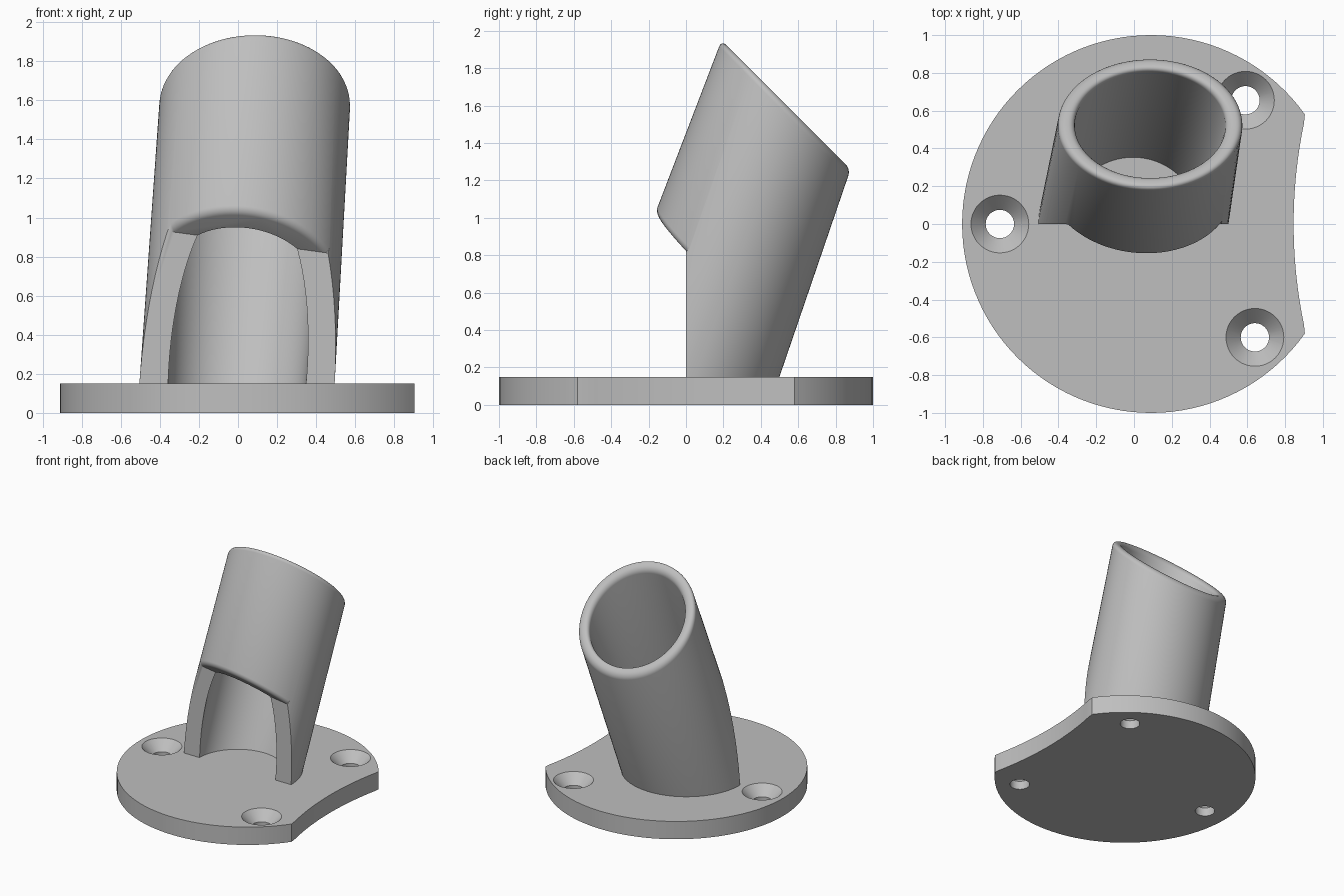
import bpy, bmesh
from math import sin, cos, pi, radians, asin
from mathutils import Vector

cube = bpy.data.objects.get("Cube")
if cube:
    bpy.data.objects.remove(cube)

grey = bpy.data.materials.new("light_grey")
grey.use_nodes = True
colour = (0.52, 0.52, 0.52, 1)
grey.diffuse_color = colour
grey.node_tree.nodes["Principled BSDF"].inputs["Base Color"].default_value = colour


def make_object(name, bm):
    bmesh.ops.recalc_face_normals(bm, faces=bm.faces)
    mesh = bpy.data.meshes.new(name)
    bm.to_mesh(mesh)
    bm.free()
    mesh.materials.append(grey)
    obj = bpy.data.objects.new(name, mesh)
    bpy.context.collection.objects.link(obj)
    return obj


def activate(obj):
    bpy.ops.object.select_all(action='DESELECT')
    obj.select_set(True)
    bpy.context.view_layer.objects.active = obj


def cut(obj, cutter):
    activate(obj)
    mod = obj.modifiers.new("cut", 'BOOLEAN')
    mod.operation = 'DIFFERENCE'
    mod.solver = 'EXACT'
    mod.object = cutter
    bpy.ops.object.modifier_apply(modifier=mod.name)
    bpy.data.objects.remove(cutter)


def round_edges(bm, edges, size):
    bmesh.ops.bevel(bm, geom=edges, offset=size, segments=5, profile=0.5,
                    affect='EDGES', clamp_overlap=False)


def stack_rings(bm, rings, closed):
    """Bridge successive vertex rings; closed joins the last to the first, else caps."""
    rows = [[bm.verts.new(p) for p in ring] for ring in rings]
    n = len(rows[0])
    pairs = list(zip(rows, rows[1:])) + ([(rows[-1], rows[0])] if closed else [])
    for a, b in pairs:
        for i in range(n):
            j = (i + 1) % n
            bm.faces.new((a[i], a[j], b[j], b[i]))
    if not closed:
        bm.faces.new(rows[0])
        bm.faces.new(rows[-1])
    return rows


# Base plate: a disc with a shallow concave bite on one side
PLATE_X, PLATE_H = 0.09, 0.15
BITE_R, BITE_X = 2.62, 3.465
corner = asin(0.58)
outline = []
for i in range(97):
    a = corner + (2 * pi - 2 * corner) * i / 96
    outline.append((PLATE_X + cos(a), sin(a)))
bite = asin(0.58 / BITE_R)
for i in range(1, 24):
    a = -bite + 2 * bite * i / 24
    outline.append((BITE_X - BITE_R * cos(a), BITE_R * sin(a)))
bm = bmesh.new()
stack_rings(bm, [[(x, y, z) for x, y in outline] for z in (0, PLATE_H)], False)
plate = make_object("base_plate", bm)

# Countersunk screw holes
for hx, hy in ((-0.71, 0), (0.59, 0.655), (0.64, -0.6)):
    profile = ((0.075, -0.05), (0.075, 0.07), (0.153, PLATE_H), (0.153, 0.25))
    bm = bmesh.new()
    stack_rings(bm, [[(hx + r * cos(2 * pi * i / 48), hy + r * sin(2 * pi * i / 48), z)
                      for i in range(48)] for r, z in profile], False)
    cut(plate, make_object("hole_cutter", bm))

# Leaning socket: straight loft from a flat circle to a tilted circle
SIDES = 96
BOTTOM, TOP = Vector((-0.005, 0, PLATE_H)), Vector((0.0875, 0.535, 1.605))
TILT = Vector((0, 0.7071, -0.7071))


def loft_ring(t, r_bottom, r_top):
    ring = []
    for i in range(SIDES):
        a = 2 * pi * (i + 0.5) / SIDES
        low = BOTTOM + r_bottom * Vector((cos(a), sin(a), 0))
        high = TOP + r_top * (Vector((cos(a), 0, 0)) + TILT * sin(a))
        ring.append(low.lerp(high, t))
    return ring


OUTER, INNER = (0.5, 0.488), (0.353, 0.4)
SUNK = -0.03
bm = bmesh.new()
rows = stack_rings(bm, [loft_ring(SUNK, *OUTER), loft_ring(1, *OUTER),
                        loft_ring(1, *INNER), loft_ring(SUNK, *INNER)], True)
rim = [e for e in bm.edges
       if any(e.verts[0] in row and e.verts[1] in row for row in rows[1:3])]
round_edges(bm, rim, 0.036)
socket = make_object("angled_socket", bm)


# Front opening: flat at the plate centre line, sloping under the front lip
def lip_height(x, y):
    return 0.881 - 0.136 * x - 0.95 * y


bm = bmesh.new()
stack_rings(bm, [[(x, 0, -0.2), (x, 0, lip_height(x, 0)),
                  (x, -0.9, lip_height(x, -0.9)), (x, -0.9, -0.2)]
                 for x in (-0.9, 0.9)], False)
cut(socket, make_object("opening_cutter", bm))

# Rounded outer edge of the lip
bm = bmesh.new()
bm.from_mesh(socket.data)
bmesh.ops.remove_doubles(bm, verts=bm.verts, dist=0.0005)
slope = Vector((0.136, 0.95, 1)).normalized()
lip = []
for e in bm.edges:
    on_cut = all(abs(v.co.z - lip_height(v.co.x, v.co.y)) < 0.001 for v in e.verts)
    middle = (e.verts[0].co + e.verts[1].co) / 2
    if on_cut and middle.y < -0.001 and len(e.link_faces) == 2:
        walls = [f for f in e.link_faces if abs(f.normal.dot(slope)) < 0.95]
        if len(walls) == 1 and walls[0].normal.y < 0:
            lip.append(e)
round_edges(bm, lip, 0.03)
bm.to_mesh(socket.data)
bm.free()

# Smooth curved walls, keep crisp corners
for obj in (plate, socket):
    activate(obj)
    bpy.ops.object.shade_smooth_by_angle(angle=radians(30))
